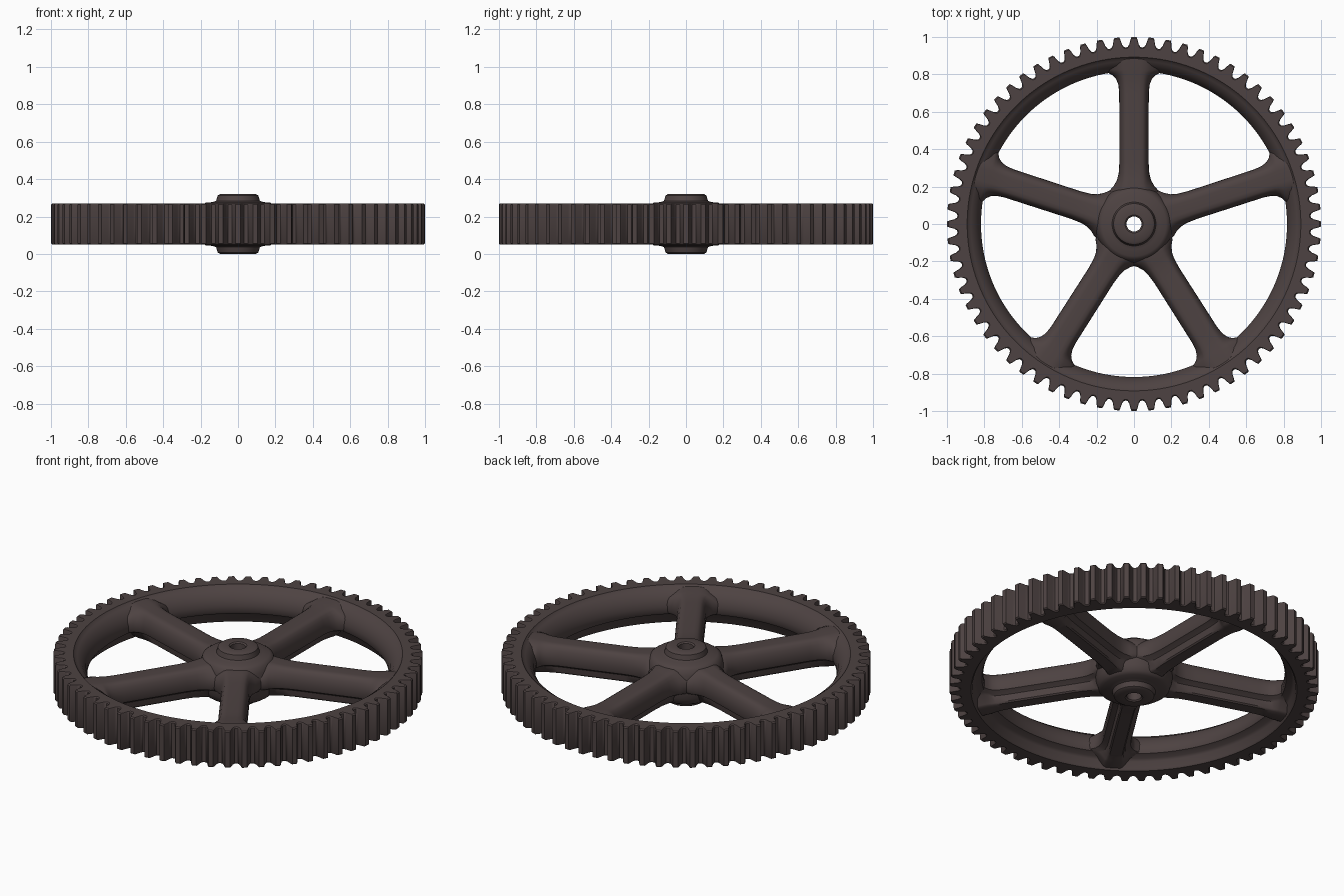
import bpy, bmesh, math
from math import sin, cos, pi, tau

cube = bpy.data.objects.get("Cube")
if cube:
    bpy.data.objects.remove(cube, do_unlink=True)

MID = 0.16      # height of the wheel's mid plane
TEETH = 68
SPOKE_ANGLES = (90, 162, 237.5, 302.5, 18)

iron = bpy.data.materials.new("dark brown iron")
iron.use_nodes = True
COLOUR = (0.075, 0.055, 0.054, 1)
iron.diffuse_color = COLOUR
bsdf = next(n for n in iron.node_tree.nodes if n.type == 'BSDF_PRINCIPLED')
bsdf.inputs["Base Color"].default_value = COLOUR
bsdf.inputs["Roughness"].default_value = 0.7


def loft(name, sections, ring):
    """Skin closed sections; ring joins the last to the first, otherwise caps."""
    bm = bmesh.new()
    rows = [[bm.verts.new(p) for p in s] for s in sections]
    n = len(rows[0])
    pairs = list(zip(rows, rows[1:]))
    if ring:
        pairs.append((rows[-1], rows[0]))
    else:
        bm.faces.new(rows[0])
        bm.faces.new(rows[-1])
    for a, b in pairs:
        for i in range(n):
            j = (i + 1) % n
            bm.faces.new((a[i], a[j], b[j], b[i]))
    bmesh.ops.recalc_face_normals(bm, faces=bm.faces)
    mesh = bpy.data.meshes.new(name)
    bm.to_mesh(mesh)
    bm.free()
    mesh.materials.append(iron)
    obj = bpy.data.objects.new(name, mesh)
    bpy.context.collection.objects.link(obj)
    bpy.ops.object.select_all(action='DESELECT')
    obj.select_set(True)
    bpy.context.view_layer.objects.active = obj
    bpy.ops.object.shade_smooth_by_angle(angle=math.radians(38))


def revolve(profile, angle):
    return [(r * cos(angle), r * sin(angle), MID + h) for r, h in profile]


# Toothed rim: sloped inside above, stepped ledge below
tooth = [(-0.5, 0.945), (-0.38, 0.948), (-0.28, 0.962), (-0.19, 0.99),
         (-0.14, 1.0), (0.14, 1.0), (0.19, 0.99), (0.28, 0.962), (0.38, 0.948)]
rim_inside = [(0.892, 0.11), (0.884, 0.1), (0.872, 0.094), (0.85, 0.078),
              (0.828, 0.045), (0.818, 0.012), (0.818, -0.02), (0.825, -0.035),
              (0.855, -0.048), (0.868, -0.06), (0.876, -0.1), (0.884, -0.11)]
rim = []
for t in range(TEETH):
    for part, radius in tooth:
        angle = pi / 2 + (t + part) * tau / TEETH
        outside = [(radius - 0.007, -0.11), (radius, -0.104),
                   (radius, 0.104), (radius - 0.007, 0.11)]
        rim.append(revolve(outside + rim_inside, angle))
loft("toothed_rim", rim, True)

# Hub with raised boss and through bore
hub_half = [(0.04, 0.152), (0.048, 0.159), (0.096, 0.16), (0.109, 0.152),
            (0.117, 0.124), (0.135, 0.117), (0.172, 0.114), (0.192, 0.1),
            (0.203, 0.07), (0.211, 0.03)]
hub = hub_half + [(r, -h) for r, h in reversed(hub_half)]
loft("hub", [revolve(hub, i * tau / 64) for i in range(64)], True)

# Spokes: crowned bars with a narrower rib beneath, filleted into hub and rim
stations = [(0.12, 0.15, 0.1), (0.18, 0.13, 0.1), (0.205, 0.108, 0.098),
            (0.235, 0.091, 0.094), (0.27, 0.082, 0.09), (0.33, 0.078, 0.088),
            (0.7, 0.079, 0.088), (0.745, 0.084, 0.089), (0.775, 0.096, 0.091),
            (0.795, 0.114, 0.093), (0.808, 0.14, 0.094), (0.825, 0.165, 0.096),
            (0.885, 0.165, 0.1)]
right_half = [(0.42, -1), (0.52, -0.92), (0.6, -0.5), (0.72, -0.42),
              (0.95, -0.3), (1, -0.15), (1, 0.2), (0.97, 0.45),
              (0.88, 0.68), (0.76, 0.88), (0.6, 0.98), (0.35, 1)]
outline = right_half + [(-u, v) for u, v in reversed(right_half)]
for k, degrees in enumerate(SPOKE_ANGLES):
    a = math.radians(degrees)
    sections = []
    for r, wide, high in stations:
        row = []
        for u, v in outline:
            # the crown keeps its width while the base flares outward
            flare = max(wide - 0.08, 0) * (1 - 0.85 * v * v)
            side = u * (min(wide, 0.08) + flare)
            row.append((r * cos(a) - side * sin(a),
                        r * sin(a) + side * cos(a), MID + v * high))
        sections.append(row)
    loft(f"spoke_{k + 1}", sections, False)
